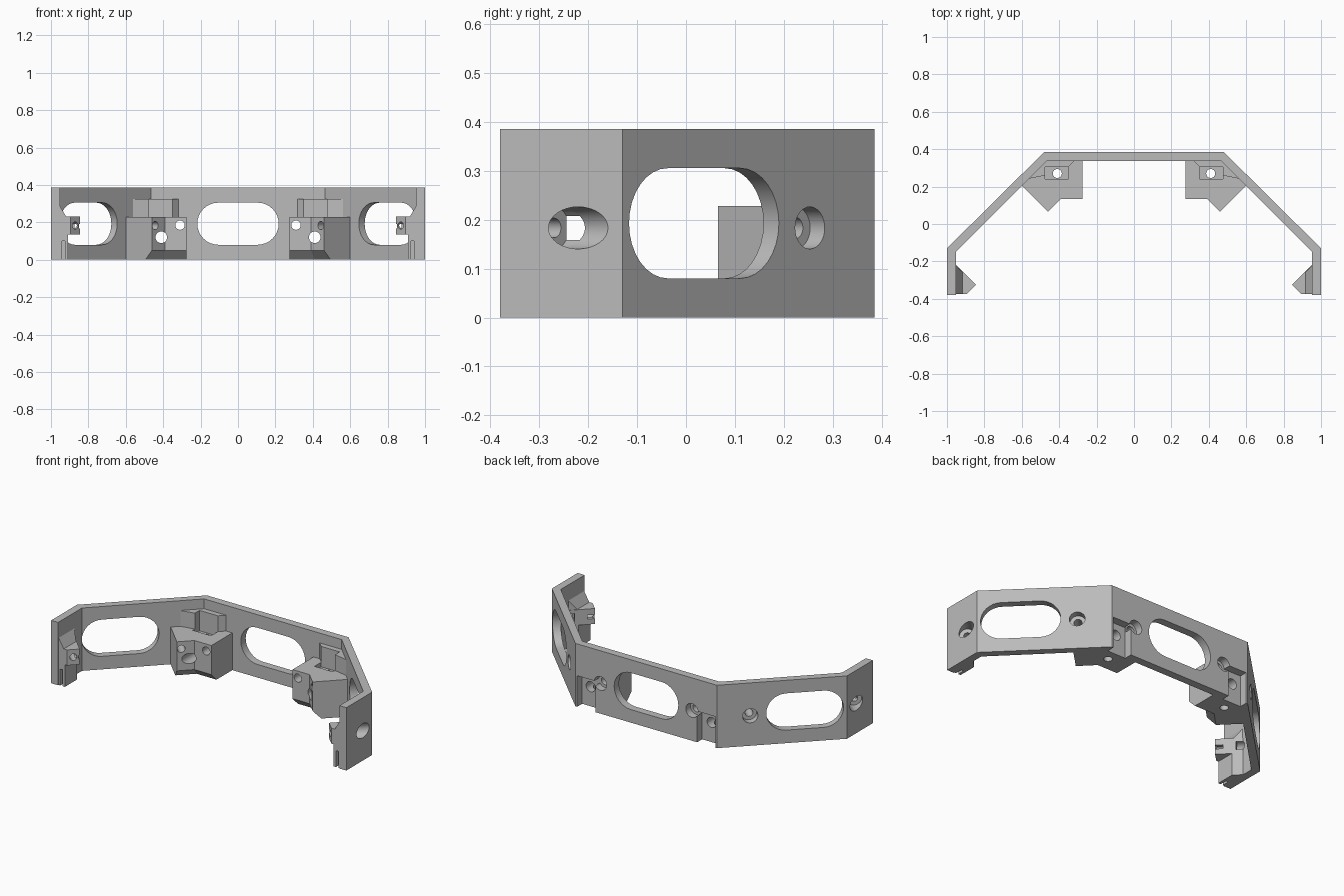
import bpy, bmesh, math
from mathutils import Vector, Matrix

if "Cube" in bpy.data.objects:
    bpy.data.objects.remove(bpy.data.objects["Cube"])

grey = bpy.data.materials.new("light_grey")
grey.use_nodes = True
grey.diffuse_color = (0.5, 0.5, 0.5, 1)
grey.node_tree.nodes["Principled BSDF"].inputs["Base Color"].default_value = (0.5, 0.5, 0.5, 1)

UP = Vector((0, 0, 1))
DIAG = Vector((-1, -1, 0)).normalized()
BACK = Vector((0, -1, 0))
TOP = 0.385


def finish(name, bm):
    bmesh.ops.recalc_face_normals(bm, faces=bm.faces)
    mesh = bpy.data.meshes.new(name)
    bm.to_mesh(mesh)
    bm.free()
    mesh.materials.append(grey)
    ob = bpy.data.objects.new(name, mesh)
    bpy.context.collection.objects.link(ob)
    return ob


def loft(name, rings):
    """Solid skinned through rings with equal point counts."""
    bm = bmesh.new()
    loops = [[bm.verts.new(p) for p in ring] for ring in rings]
    n = len(loops[0])
    for a, b in zip(loops, loops[1:]):
        for i in range(n):
            j = (i + 1) % n
            bm.faces.new((a[i], a[j], b[j], b[i]))
    bm.faces.new(loops[0])
    bm.faces.new(loops[-1])
    return finish(name, bm)


def prism(name, plan, z0, z1):
    return loft(name, [[(x, y, z) for x, y in plan] for z in (z0, z1)])


def box(name, x0, x1, y0, y1, z0, z1):
    return prism(name, [(x0, y0), (x1, y0), (x1, y1), (x0, y1)], z0, z1)


def drill(p, axis, r, a, b):
    """Round cutter from p + a*axis to p + b*axis."""
    bm = bmesh.new()
    rot = axis.to_track_quat('Z', 'Y').to_matrix().to_4x4()
    mid = Vector(p) + axis * (a + b) / 2
    bmesh.ops.create_cone(bm, cap_ends=True, segments=32, radius1=r, radius2=r,
                          depth=b - a, matrix=Matrix.Translation(mid) @ rot)
    return finish("drill_cutter", bm)


def window(p, axis):
    """Stadium shaped cutter centred on p, running along axis."""
    side = UP.cross(axis)
    ring = []
    for i in range(34):
        k = i if i < 17 else i - 1
        t = -math.pi / 2 + math.pi * k / 16
        shift = 0.105 if i < 17 else -0.105
        ring.append(Vector(p) + side * (shift + 0.1125 * math.cos(t)) + UP * 0.1125 * math.sin(t))
    return loft("window_cutter", [[v + axis * d for v in ring] for d in (-0.03, 0.085)])


# Angled wall, one half with a little overlap past the middle
wall = prism("angled_wall", [(-0.3, 0.385), (0.48, 0.385), (1, -0.13), (1, -0.38),
                             (0.953, -0.38), (0.953, -0.149), (0.466, 0.338), (-0.3, 0.338)], 0, TOP)

# Corner mounting block with a chamfered lower front edge
plan = [(0.615, 0.22), (0.46, 0.065), (0.39, 0.135), (0.275, 0.135), (0.275, 0.36), (0.45, 0.36)]
foot = [(0.615, 0.22), (0.495, 0.10), (0.411, 0.185), (0.275, 0.185), (0.275, 0.36), (0.45, 0.36)]
block = loft("corner_block", [[(x, y, 0) for x, y in foot],
                              [(x, y, 0.05) for x, y in plan],
                              [(x, y, 0.228) for x, y in plan]])

# Corner web above the block
web = prism("corner_web", [(0.575, 0.24), (0.475, 0.26), (0.475, 0.305), (0.35, 0.305),
                           (0.31, 0.345), (0.46, 0.36)], 0.22, 0.325)

# End clip: nose, foot and sloped gusset
nose = prism("end_clip_nose", [(0.965, -0.205), (0.845, -0.325), (0.895, -0.375), (0.965, -0.375)], 0.135, 0.23)
clip_foot = prism("end_clip_foot", [(0.96, -0.21), (0.91, -0.26), (0.91, -0.375), (0.96, -0.375)], 0, 0.14)
gusset = loft("end_clip_gusset", [[(0.96, y, 0.225), (0.915, y + d, 0.225), (0.96, y, 0.3)]
                                  for y, d in ((-0.375, 0), (-0.215, -0.045))])

# Cutters: windows, screw holes, pockets and notches
cutters = [window((0, 0.385, 0.1925), BACK), window((0.8325, 0.0375, 0.1925), DIAG)]
for p, axis, head, a, b, r, reach in (
        ((0.615, 0.255, 0.183), DIAG, 0.043, -0.05, 0.045, 0.022, 0.3),
        ((0.31, 0.385, 0.185), BACK, 0.042, -0.05, 0.045, 0.025, 0.3),
        ((1, -0.22, 0.183), DIAG, 0.043, -0.1, 0.07, 0.02, 0.25)):
    cutters += [drill(p, axis, head, a, b), drill(p, axis, r, 0, reach)]
cutters += [
    drill((0.41, 0.385, 0.12), BACK, 0.031, -0.05, 0.3),
    drill((0.41, 0.27, 0), UP, 0.024, -0.05, 0.4),
    box("pocket_cutter", 0.35, 0.475, 0.24, 0.305, 0.2, 0.35),
    box("notch_cutter", 0.345, 0.468, 0.337, 0.42, -0.05, 0.19),
    box("nut_slot_cutter", 0.8, 0.945, -0.235, -0.2, 0.168, 0.192),
    box("nut_slot_cutter", 0.8, 0.945, -0.33, -0.295, 0.168, 0.192),
    box("clip_groove_cutter", 0.926, 0.942, -0.4, -0.33, -0.05, 0.1)]

# Cut every part, mirror it and shade it
parts = [wall, block, web, nose, clip_foot, gusset]


def bounds(ob):
    return [(min(v.co[i] for v in ob.data.vertices), max(v.co[i] for v in ob.data.vertices)) for i in range(3)]


def overlap(a, b):
    return all(p[0] < q[1] and q[0] < p[1] for p, q in zip(bounds(a), bounds(b)))


for part in parts:
    bpy.ops.object.select_all(action='DESELECT')
    part.select_set(True)
    bpy.context.view_layer.objects.active = part
    for cutter in cutters:
        if overlap(part, cutter):
            cut = part.modifiers.new("cut", 'BOOLEAN')
            cut.operation, cut.solver, cut.object = 'DIFFERENCE', 'EXACT', cutter
            bpy.ops.object.modifier_apply(modifier=cut.name)
    mirror = part.modifiers.new("mirror", 'MIRROR')
    mirror.use_bisect_axis[0] = part == wall
    bpy.ops.object.modifier_apply(modifier=mirror.name)
    bpy.ops.object.shade_smooth_by_angle(angle=math.radians(30))

for cutter in cutters:
    bpy.data.objects.remove(cutter)
